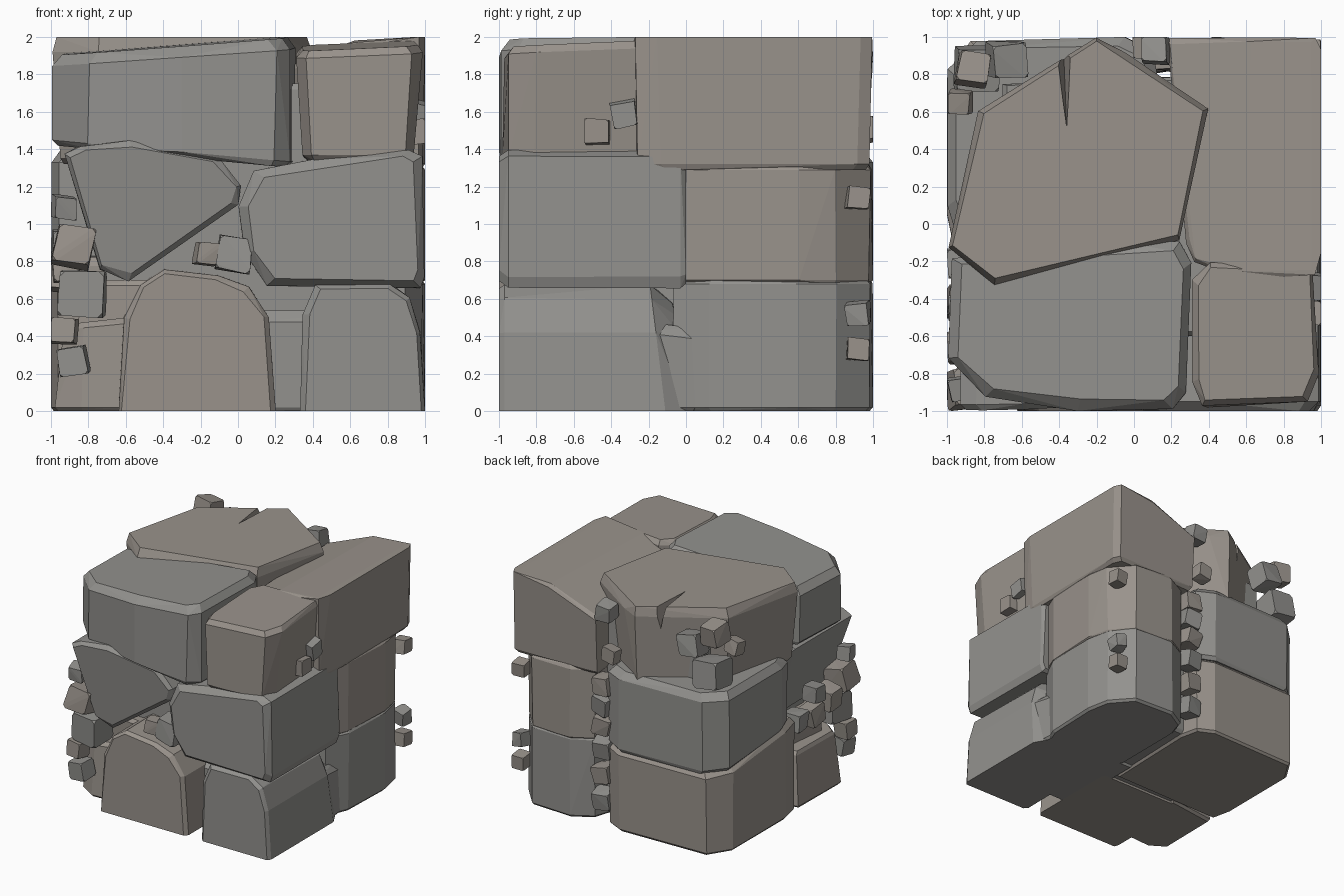
import bpy, bmesh, random
from math import hypot
from mathutils import Vector, Euler

if "Cube" in bpy.data.objects:
    bpy.data.objects.remove(bpy.data.objects["Cube"])

random.seed(7)


def material(name, rgb):
    m = bpy.data.materials.new(name)
    m.diffuse_color = (*rgb, 1)
    m.use_nodes = True
    m.node_tree.nodes["Principled BSDF"].inputs["Base Color"].default_value = m.diffuse_color
    return m


WARM = material("warm_stone", (0.32, 0.29, 0.26))
COOL = material("cool_stone", (0.29, 0.285, 0.27))


def hull_object(name, pts, mat, clamp=True):
    """Convex faceted rock around the points, kept inside the 2 unit cube."""
    bm = bmesh.new()
    for p in pts:
        if clamp:
            p = (max(-1, min(1, p[0])), max(-1, min(1, p[1])), max(0, min(2, p[2])))
        bm.verts.new(p)
    bmesh.ops.convex_hull(bm, input=bm.verts)
    loose = [v for v in bm.verts if not v.link_faces]
    bmesh.ops.delete(bm, geom=loose, context='VERTS')
    bmesh.ops.dissolve_limit(bm, angle_limit=0.06, verts=bm.verts, edges=bm.edges)
    bmesh.ops.recalc_face_normals(bm, faces=bm.faces)
    me = bpy.data.meshes.new(name)
    bm.to_mesh(me)
    bm.free()
    me.materials.append(mat)
    ob = bpy.data.objects.new(name, me)
    bpy.context.collection.objects.link(ob)
    return ob


def stone(name, ring, t0, t1, mat, axis='z', c0=0.03, c1=0.03, drop=None, tilt0=(0, 0), tilt1=(0, 0),
          low=(1, 1), jitter=0.008):
    """Outline swept from t0 to t1 with chamfered ends; ends may tilt, the first end may be scaled."""
    ca = sum(p[0] for p in ring) / len(ring)
    cb = sum(p[1] for p in ring) / len(ring)
    pts = []
    for t, inset, tilt, k in ((t0, c0, tilt0, 0), (t0 + c0, 0, tilt0, 0),
                              (t1 - (drop or c1), 0, tilt1, 1), (t1, c1, tilt1, 1)):
        for a, b in ring:
            da, db = a - ca, b - cb
            f = 1 - inset / hypot(da, db)
            s = (1, 1) if k else low
            x, y = ca + da * f * s[0], cb + db * f * s[1]
            z = t + tilt[0] * da + tilt[1] * db
            if t > 0.1 or axis == 'y':
                x += random.uniform(-jitter, jitter)
                y += random.uniform(-jitter, jitter)
            if axis == 'y' and b == 0:
                y = 0
            pts.append((x, y, z) if axis == 'z' else (x, z, y))
    return hull_object(name, pts, mat)


def pebble(i, x, y, z, s):
    rot = Euler([random.uniform(-0.2, 0.2) for _ in range(3)])
    pts = []
    for a in (-1, 1):
        for b in (-1, 1):
            for c in (-1, 1):
                k = random.uniform(0.9, 1.05)
                for m in ((0.78, 1, 1), (1, 0.78, 1), (1, 1, 0.78)):
                    v = Vector((a * m[0], b * m[1], c * m[2])) * s * 0.5 * k
                    v.rotate(rot)
                    pts.append(v + Vector((x, y, z)))
    hull_object(f"pebble_{i}", pts, COOL if i % 2 else WARM)


# Bottom course
stone("arched_front_stone", [(-.64, 0), (-.61, .5), (-.53, .68), (-.4, .76), (-.1, .73), (.06, .66),
      (.17, .5), (.2, 0)], -1, -.15, WARM, 'y')
stone("front_right_low_stone", [(.34, 0), (.35, .52), (.42, .67), (.82, .68), (.92, .6), (.98, .42), (1, 0)],
      -1, -.04, COOL, 'y', c1=.12, tilt1=(0, -.12))
stone("front_left_low_stone", [(-.93, -.72), (-.82, -.8), (-.58, -.78), (-.58, -.15), (-.92, -.2)], 0, .48, WARM,
      c0=.02, low=(1.3, 1.1), tilt1=(.1, 0))
stone("right_filler_stone", [(.1, -.7), (.75, -.7), (.97, -.25), (.95, .05), (.8, .11), (.1, .1)], 0, .48, COOL,
      tilt1=(0, -.12), c0=.02, c1=.06)
stone("back_left_low_stone", [(-.96, -.12), (-1, .05), (-1, .78), (-.88, .97), (-.05, .99), (.09, .92), (.13, .75),
      (.1, -.1)], 0, .76, WARM, c0=.02, c1=.05, tilt1=(0, -.1))

# Rounded corner columns
column = [(.2, .1), (.3, -.07), (.9, -.07), (.98, .12), (1, .6), (.96, .8), (.8, .98), (.42, 1), (.25, .9), (.2, .75)]
stone("column_lower", column, 0, .7, COOL, c0=.02, c1=.02)
stone("column_upper", column, .68, 1.32, WARM, c0=.02)

# Middle course
stone("triangular_front_stone", [(-.92, 1.37), (-.84, 1.42), (-.58, 1.44), (-.1, 1.35), (.02, 1.2), (0, 1.1),
      (-.58, .7), (-.74, .76)], -.96, -.15, COOL, 'y', tilt0=(.03, -.1))
stone("front_right_mid_stone", [(.01, 1.1), (.09, 1.28), (.4, 1.35), (.92, 1.39), (.98, 1.36), (1, .72), (.98, .66),
      (.16, .67), (.04, .84)], -1, 0, COOL, 'y', c0=.05)
stone("back_left_mid_stone", [(-.95, -.03), (-1, .1), (-1, .82), (-.84, .98), (-.05, 1), (.1, .92), (.13, .75),
      (.1, -.1)], .74, 1.39, COOL, tilt0=(0, -.1), c1=.06)

# Top course
stone("front_left_top_stone", [(-1, -.72), (-.8, -.92), (-.3, -1), (.2, -.99), (.28, -.9), (.31, -.2), (.25, -.1),
      (-.1, -.1), (-.97, -.18)], 1.35, 1.96, COOL, c1=.06, tilt0=(-.09, 0), tilt1=(.07, .01))
stone("front_right_top_stone", [(.31, -.85), (.36, -.97), (.93, -.95), (.99, -.8), (.96, -.22), (.4, -.2),
      (.31, -.3)], 1.34, 1.95, WARM, c1=.04, tilt1=(.04, .04), low=(.87, 1.02))
stone("back_right_top_stone", [(.17, .99), (.22, .7), (.36, .5), (.28, -.1), (.32, -.21), (.58, -.29), (.97, -.27),
      (1, -.15), (1, .93), (.97, 1), (.62, 1)], 1.29, 1.97, WARM, low=(.98, .97), tilt1=(.38, 0))
cap = stone("back_left_top_stone", [(-.99, -.13), (-.75, -.32), (.25, -.08), (.39, .62), (-.05, .91), (-.2, 1),
            (-.4, .88), (-.83, .6)], 1.32, 2, WARM, c1=.03, drop=.08, low=(.95, .94))

# Chipped notch in the cap stone
chip = hull_object("chip_cutter", [(-.36, .52, 2.03), (-.43, 1.02, 2.03), (-.33, 1.02, 2.03), (-.38, 1.02, 1.75),
                                   (-.36, .52, 1.98)], WARM, clamp=False)
chip.hide_render = True
chip.hide_viewport = True
cut = cap.modifiers.new("chip", 'BOOLEAN')
cut.object = chip
cut.operation = 'DIFFERENCE'

# Hidden core between the stones
stone("core_stone", [(-.72, -.6), (.7, -.6), (.75, .6), (.5, .8), (-.7, .75)], .02, 1.75, COOL)
stone("left_shelf_stone", [(-.85, -.65), (-.45, -.7), (-.4, -.1), (-.8, -.1)], .4, .7, WARM)

# Pebbles: x, y, z, size
pebbles = [
    (-.93, -.88, 1.09, .12), (-.88, -.88, .88, .2), (-.83, -.82, .63, .25), (-.93, -.88, .43, .14),
    (-.88, -.9, .27, .15), (-.17, -.92, .84, .12), (-.02, -.89, .84, .19),
    (.95, -.47, 1.49, .13), (.95, -.33, 1.59, .13),
    (.95, .92, 1.14, .12), (.95, .92, .52, .12), (.95, .92, .33, .12),
    (-.84, .83, 1.54, .24), (-.86, .83, 1.89, .17), (-.68, .88, 1.77, .18), (-.93, .65, 1.73, .12),
    (.11, .93, 1.86, .14), (.06, .95, 1.5, .12),
    (-.92, -.2, .75, .15), (-.92, -.42, .72, .16), (-.92, -.45, .9, .14), (-.91, -.66, .78, .17),
]
pebbles += [(.16, .9, z, .15) for z in (.2, .42, .65, .85, 1.03, 1.2)]
for i, p in enumerate(pebbles, 1):
    pebble(i, *p)
